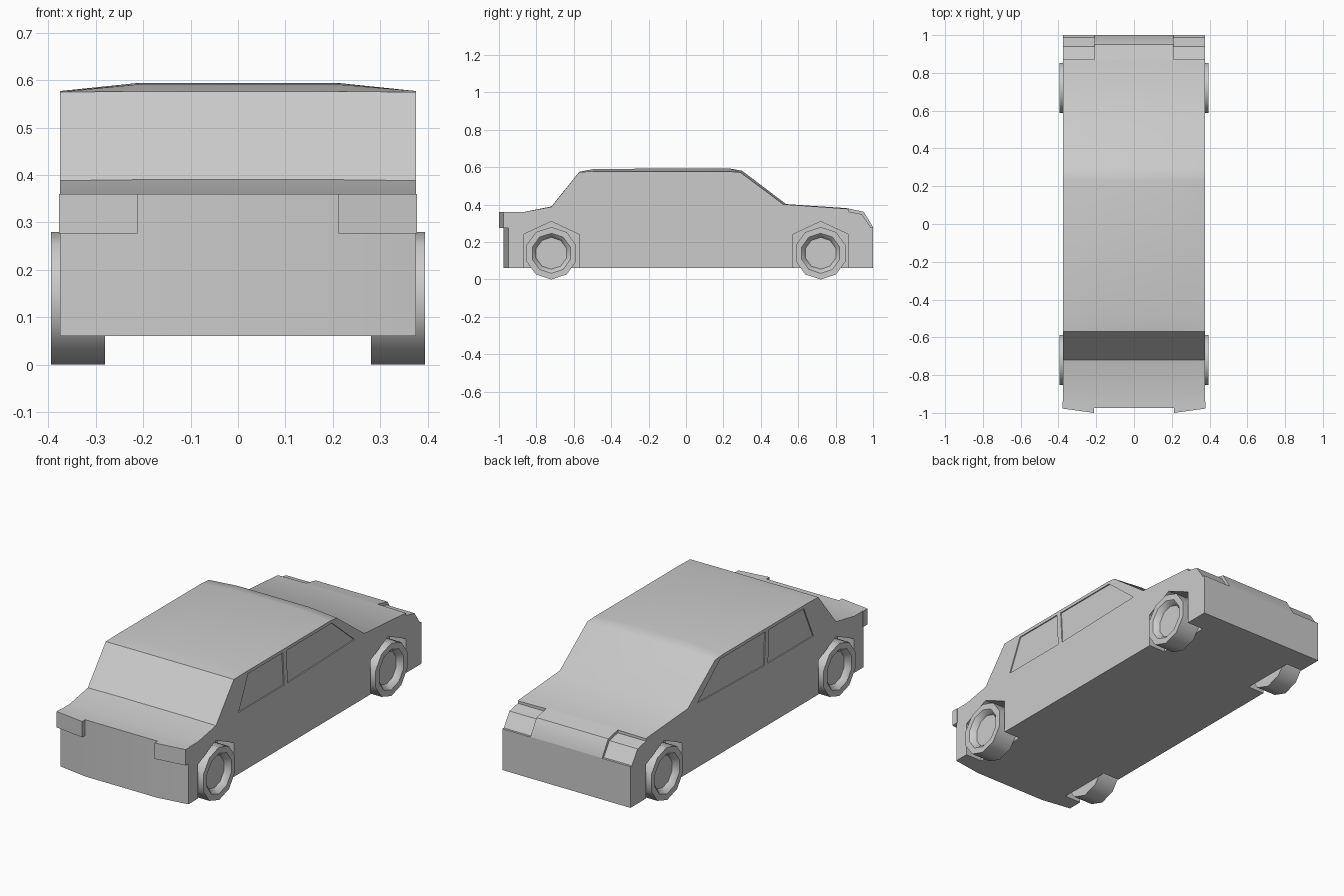
import bpy, bmesh, math

cube = bpy.data.objects.get("Cube")
if cube:
    bpy.data.objects.remove(cube, do_unlink=True)

GREY = (0.6, 0.6, 0.6, 1)
paint = bpy.data.materials.new("plain grey")
paint.use_nodes = True
paint.diffuse_color = GREY
paint.node_tree.nodes["Principled BSDF"].inputs["Base Color"].default_value = GREY


def loft(name, rings):
    """Skin a row of matching closed rings and cap both ends."""
    bm = bmesh.new()
    rows = [[bm.verts.new(p) for p in ring] for ring in rings]
    n = len(rows[0])
    for a, b in zip(rows, rows[1:]):
        for i in range(n):
            j = (i + 1) % n
            bm.faces.new((a[i], a[j], b[j], b[i]))
    bm.faces.new(rows[0])
    bm.faces.new(rows[-1])
    bmesh.ops.recalc_face_normals(bm, faces=bm.faces)
    mesh = bpy.data.meshes.new(name)
    bm.to_mesh(mesh)
    bm.free()
    obj = bpy.data.objects.new(name, mesh)
    bpy.context.collection.objects.link(obj)
    mesh.materials.append(paint)
    return obj


def prism(name, profile, x0, x1):
    """Extrude a side profile (y, z) across x."""
    return loft(name, [[(x, y, z) for y, z in profile] for x in (x0, x1)])


def activate(obj):
    bpy.ops.object.select_all(action='DESELECT')
    obj.select_set(True)
    bpy.context.view_layer.objects.active = obj


def smooth(obj, degrees):
    activate(obj)
    bpy.ops.object.shade_smooth_by_angle(angle=math.radians(degrees))


def cut(obj, cutter):
    cutter.hide_render = True
    activate(obj)
    mod = obj.modifiers.new("cut", 'BOOLEAN')
    mod.operation = 'DIFFERENCE'
    mod.solver = 'EXACT'
    mod.object = cutter
    bpy.ops.object.modifier_apply(modifier=mod.name)
    bpy.data.objects.remove(cutter, do_unlink=True)


# Body: the centre profile is crowned, the outer one sits lower and tucks in
centre = [(-0.975, 0.06), (-0.975, 0.36), (-0.87, 0.36), (-0.72, 0.39),
          (-0.57, 0.576), (-0.49, 0.591), (0.23, 0.594), (0.3, 0.581),
          (0.535, 0.403), (0.86, 0.381), (0.95, 0.362), (1.0, 0.28), (1.0, 0.06)]
edge = [(-0.95, 0.06), (-0.95, 0.36), (-0.87, 0.36), (-0.72, 0.388),
        (-0.57, 0.575), (-0.49, 0.577), (0.23, 0.577), (0.29, 0.573),
        (0.52, 0.402), (0.86, 0.378), (0.95, 0.36), (1.0, 0.28), (1.0, 0.06)]
stations = [(-0.375, edge), (-0.21, centre), (0.21, centre), (0.375, edge)]
body = loft("body", [[(x, y, z) for y, z in prof] for x, prof in stations])

lamp_notch = [(0.87, 0.363), (0.94, 0.349), (0.988, 0.278), (1.05, 0.278),
              (1.05, 0.45), (0.87, 0.45)]
rear_window = [(-0.53, 0.385), (-0.15, 0.385), (-0.16, 0.56), (-0.45, 0.56)]
front_window = [(-0.12, 0.385), (0.44, 0.4), (0.25, 0.56), (-0.13, 0.56)]

for s in (-1, 1):
    # Wheel wells
    for y in (-0.72, 0.72):
        well = [(y - 0.15, 0.0), (y - 0.15, 0.24), (y, 0.31),
                (y + 0.15, 0.24), (y + 0.15, 0.0)]
        cut(body, prism("well_cutter", well, s * 0.278, s * 0.5))
    # Shallow side windows and recessed corner lamps
    for window in (rear_window, front_window):
        cut(body, prism("window_cutter", window, s * 0.369, s * 0.5))
    cut(body, prism("lamp_cutter", lamp_notch, s * 0.21, s * 0.5))
smooth(body, 38)

# Wheels: ten-sided tyre with a bevelled, sunken hub
tyre = [(0.28, 0.14), (0.394, 0.14), (0.394, 0.107), (0.38, 0.092), (0.365, 0.085)]
for side, s in (("right", -1), ("left", 1)):
    for end, y in (("front", -0.72), ("back", 0.72)):
        rings = []
        for x, r in tyre:
            turns = [k * math.tau / 10 for k in range(10)]
            rings.append([(s * x, y + r * math.sin(a), 0.14 + r * math.cos(a))
                          for a in turns])
        smooth(loft(f"{end}_{side}_wheel", rings), 40)

    # Protruding corner blocks, following the bowed end panel
    plan = [(0.378, -0.94), (0.378, -0.977), (0.212, -1.0), (0.212, -0.94)]
    loft(f"{side}_corner_block",
         [[(s * x, y, z) for x, y in plan] for z in (0.276, 0.36)])
